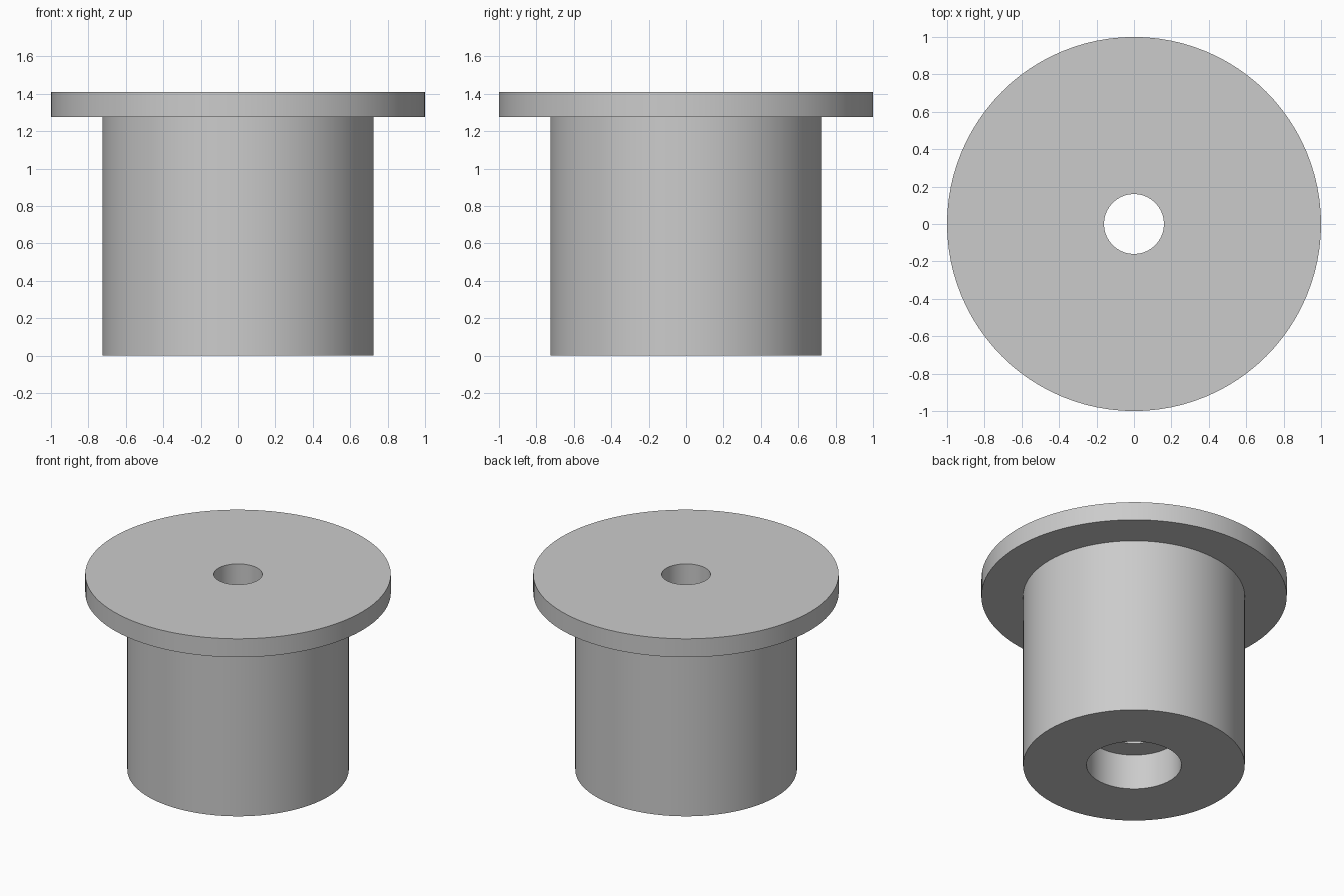
import bpy
import bmesh
from math import radians, tau
from mathutils import Vector

SEGMENTS = 96

cube = bpy.data.objects.get("Cube")
if cube:
    bpy.data.objects.remove(cube, do_unlink=True)


def make_material(name, color):
    mat = bpy.data.materials.new(name)
    mat.use_nodes = True
    mat.diffuse_color = color
    mat.node_tree.nodes["Principled BSDF"].inputs["Base Color"].default_value = color
    return mat


def lathe(name, profile, material):
    """Spin a closed (radius, height) profile around the z axis."""
    bm = bmesh.new()
    verts = [bm.verts.new((r, 0, z)) for r, z in profile]
    edges = [bm.edges.new((v, verts[(i + 1) % len(verts)]))
             for i, v in enumerate(verts)]
    bmesh.ops.spin(bm, geom=verts + edges, cent=Vector(), axis=(0, 0, 1),
                   angle=tau, steps=SEGMENTS, use_merge=False)
    bmesh.ops.remove_doubles(bm, verts=bm.verts, dist=0.0005)
    bmesh.ops.recalc_face_normals(bm, faces=bm.faces)
    mesh = bpy.data.meshes.new(name)
    bm.to_mesh(mesh)
    bm.free()
    mesh.materials.append(material)
    obj = bpy.data.objects.new(name, mesh)
    bpy.context.collection.objects.link(obj)
    bpy.ops.object.select_all(action="DESELECT")
    obj.select_set(True)
    bpy.context.view_layer.objects.active = obj
    bpy.ops.object.shade_smooth_by_angle(angle=radians(30))
    return obj


grey = make_material("plain grey", (0.6, 0.6, 0.6, 1))

# Dimensions
flange_radius, body_radius = 1.0, 0.725
bore_radius, recess_radius = 0.16, 0.31
recess_top, flange_bottom, top = 0.255, 1.277, 1.41

# Flanged bushing: stepped bore inside, body and top flange outside
lathe("flanged_bushing", [
    (recess_radius, 0),
    (body_radius, 0),
    (body_radius, flange_bottom),
    (flange_radius, flange_bottom),
    (flange_radius, top),
    (bore_radius, top),
    (bore_radius, recess_top),
    (recess_radius, recess_top),
], grey)
